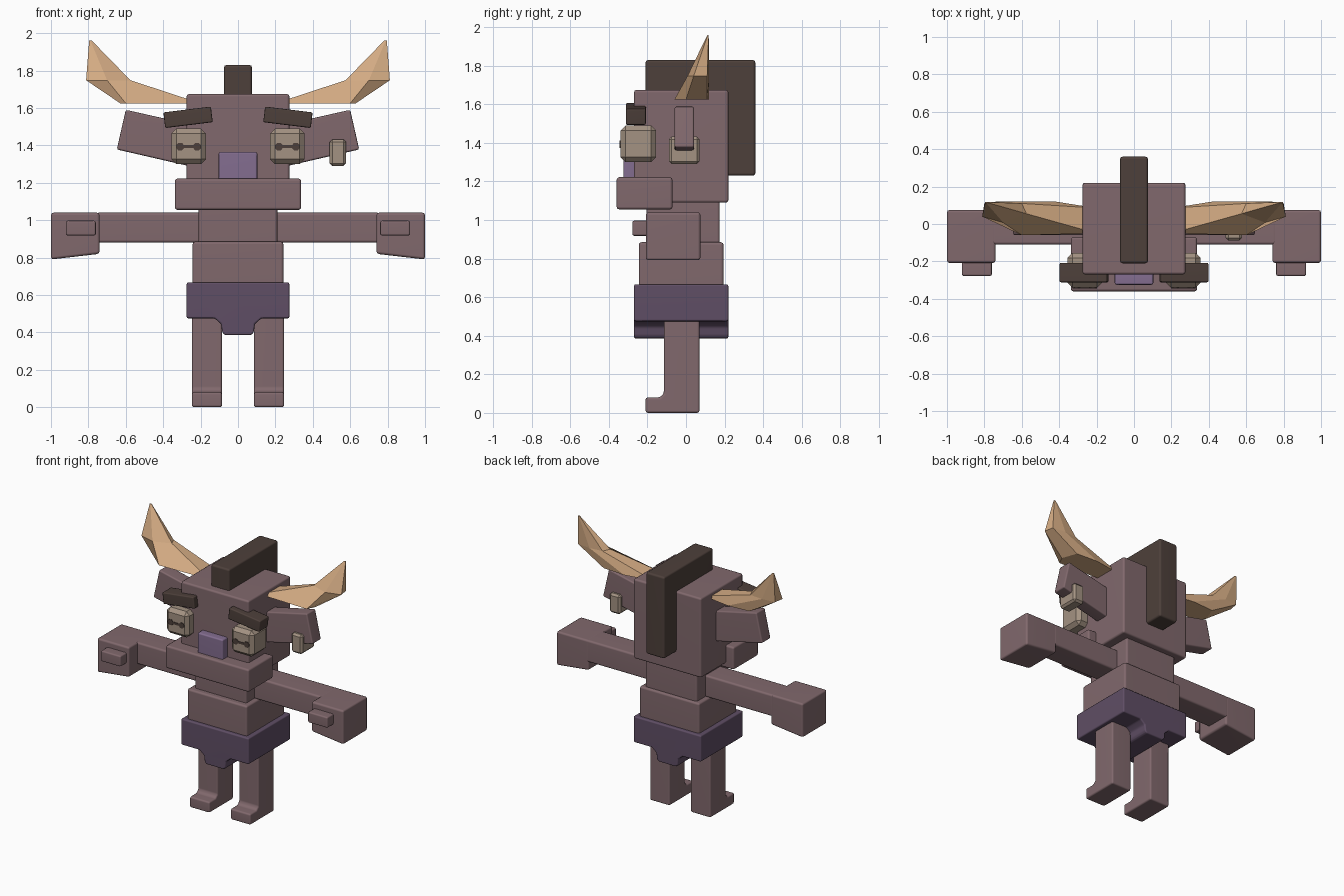
import bpy, bmesh
from math import cos, sin, radians
from mathutils import Vector

cube = bpy.data.objects.get("Cube")
if cube:
    bpy.data.objects.remove(cube, do_unlink=True)


def material(name, r, g, b):
    m = bpy.data.materials.new(name)
    m.use_nodes = True
    m.diffuse_color = (r, g, b, 1)
    m.node_tree.nodes["Principled BSDF"].inputs["Base Color"].default_value = (r, g, b, 1)
    return m


SKIN = material("mauve_skin", 0.22, 0.14, 0.152)
HAIR = material("dark_brown_hair", 0.075, 0.051, 0.043)
HORN = material("tan_horn", 0.66, 0.41, 0.23)
CLOTH = material("purple_cloth", 0.115, 0.076, 0.13)
NOSE = material("lilac_nose", 0.23, 0.155, 0.28)
BONE = material("pale_bone", 0.37, 0.29, 0.225)


def finish(name, bm, mat, bevel=0.0, segments=2):
    """Bevel the hard edges, then turn the mesh into an object."""
    bmesh.ops.recalc_face_normals(bm, faces=bm.faces)
    if bevel:
        edges = [e for e in bm.edges if e.calc_face_angle(0) > 0.35]
        bmesh.ops.bevel(bm, geom=edges, offset=bevel, segments=segments,
                        profile=0.5, affect='EDGES', clamp_overlap=True)
    smooth = bevel > 0 and segments > 1
    for f in bm.faces:
        f.smooth = smooth
    mesh = bpy.data.meshes.new(name)
    bm.to_mesh(mesh)
    bm.free()
    mesh.materials.append(mat)
    obj = bpy.data.objects.new(name, mesh)
    bpy.context.collection.objects.link(obj)
    if smooth:
        obj.modifiers.new("clean_normals", 'WEIGHTED_NORMAL')
    return obj


def loft(name, rings, mat, bevel=0.0, segments=2):
    """Skin a closed solid over rings that have equal point counts."""
    bm = bmesh.new()
    rows = [[bm.verts.new(p) for p in ring] for ring in rings]
    n = len(rows[0])
    for a, b in zip(rows, rows[1:]):
        for i in range(n):
            j = (i + 1) % n
            bm.faces.new((a[i], a[j], b[j], b[i]))
    bm.faces.new(rows[0])
    bm.faces.new(rows[-1])
    return finish(name, bm, mat, bevel, segments)


def prism(name, profile, axis, lo, hi, mat, bevel=0.014, segments=2):
    """Extrude a 2D profile along x or y."""
    def point(p, d):
        return (d, p[0], p[1]) if axis == 'x' else (p[0], d, p[1])
    return loft(name, [[point(p, d) for p in profile] for d in (lo, hi)],
                mat, bevel, segments)


def box(name, x, y, z, mat, bevel=0.014, segments=2):
    profile = [(x[0], z[0]), (x[1], z[0]), (x[1], z[1]), (x[0], z[1])]
    return prism(name, profile, 'y', y[0], y[1], mat, bevel, segments)


# Head and torso
box("head", (-0.275, 0.275), (-0.27, 0.22), (1.09, 1.675), SKIN)
box("hair_crest", (-0.075, 0.075), (-0.21, 0.36), (1.23, 1.83), HAIR)
box("jaw", (-0.338, 0.338), (-0.36, -0.07), (1.055, 1.222), SKIN)
box("nose", (-0.103, 0.103), (-0.325, -0.26), (1.21, 1.365), NOSE, 0.01)
box("chest", (-0.21, 0.21), (-0.205, 0.175), (0.87, 1.1), SKIN)
box("belly", (-0.243, 0.243), (-0.245, 0.195), (0.65, 0.885), SKIN)

# Shorts: one profile with the crotch tab
half = [(0.07, 0.385), (0.085, 0.4), (0.09, 0.445), (0.125, 0.475),
        (0.275, 0.475), (0.275, 0.667)]
prism("shorts", half + [(-x, z) for x, z in reversed(half)], 'y', -0.27, 0.22, CLOTH, 0.01)

for side, s in (("left", 1), ("right", -1)):
    def span(a, b):
        return (s * a, s * b)

    # Leg with a forward foot
    leg = [(0.07, 0), (0.07, 0.5), (-0.115, 0.5), (-0.115, 0.1), (-0.135, 0.08),
           (-0.21, 0.08), (-0.21, 0)]
    prism(side + "_leg", leg, 'x', s * 0.085, s * 0.247, SKIN, 0.012)

    # Arm, tapered hand and thumb
    box(side + "_arm", span(0.19, 0.76), (-0.11, 0.075), (0.88, 1.04), SKIN)
    hand = [(0.74, 0.82), (1.0, 0.79), (1.0, 1.04), (0.74, 1.04)]
    prism(side + "_hand", [(s * x, z) for x, z in hand], 'y', -0.208, 0.075, SKIN)
    box(side + "_thumb", span(0.76, 0.92), (-0.278, -0.19), (0.918, 0.997), SKIN, 0.01)

    # Ear slab, tilted upwards
    ear = [(0.2, 1.275), (0.648, 1.378), (0.6, 1.59), (0.2, 1.5)]
    prism(side + "_ear", [(s * x, z) for x, z in ear], 'y', -0.06, 0.042, SKIN, 0.01)

    # Eye block with a thin dumbbell pupil
    box(side + "_eye", span(0.172, 0.355), (-0.34, -0.155), (1.3, 1.49), BONE, 0.026, 1)
    quarter = [(0.025, 0.008), (0.035, 0.02), (0.055, 0.02), (0.066, 0.008)]
    top = [(-x, z) for x, z in reversed(quarter)] + quarter
    pupil = top + [(x, -z) for x, z in reversed(top)]
    prism(side + "_pupil", [(s * 0.264 + x, 1.393 + z) for x, z in pupil], 'y',
          -0.344, -0.337, HAIR, 0)

    # Eyebrow, sloping down outwards
    t = radians(-7)
    corners = [(-0.128, -0.042), (0.128, -0.042), (0.128, 0.042), (-0.128, 0.042)]
    brow = [(s * (0.267 + x * cos(t) - z * sin(t)), 1.55 + x * sin(t) + z * cos(t))
            for x, z in corners]
    prism(side + "_eyebrow", brow, 'y', -0.312, -0.208, HAIR, 0.008)

    # Faceted horn: wide flat base, elbow, narrow tip
    base = [(0.2, -0.05), (0.6, -0.06), (0.63, 0.0), (0.59, 0.11), (0.42, 0.12), (0.2, 0.085)]
    elbow = [(0.575, 0.055), (0.7, 0.008), (0.812, 0.04), (0.8, 0.11), (0.7, 0.12), (0.6, 0.11)]
    tip = Vector((0.789, 0.115))
    middle = sum((Vector(p) for p in elbow), Vector((0, 0))) / len(elbow)
    point = [tip + (Vector(p) - middle) * 0.06 for p in elbow]
    rings = [[(s * x, y, z) for x, y in ring]
             for ring, z in ((base, 1.625), (elbow, 1.748), (point, 1.96))]
    loft(side + "_horn", rings, HORN)

# Single earring clipped around the left ear
box("left_earring", (0.49, 0.578), (-0.088, 0.07), (1.29, 1.432), BONE, 0.014, 1)
